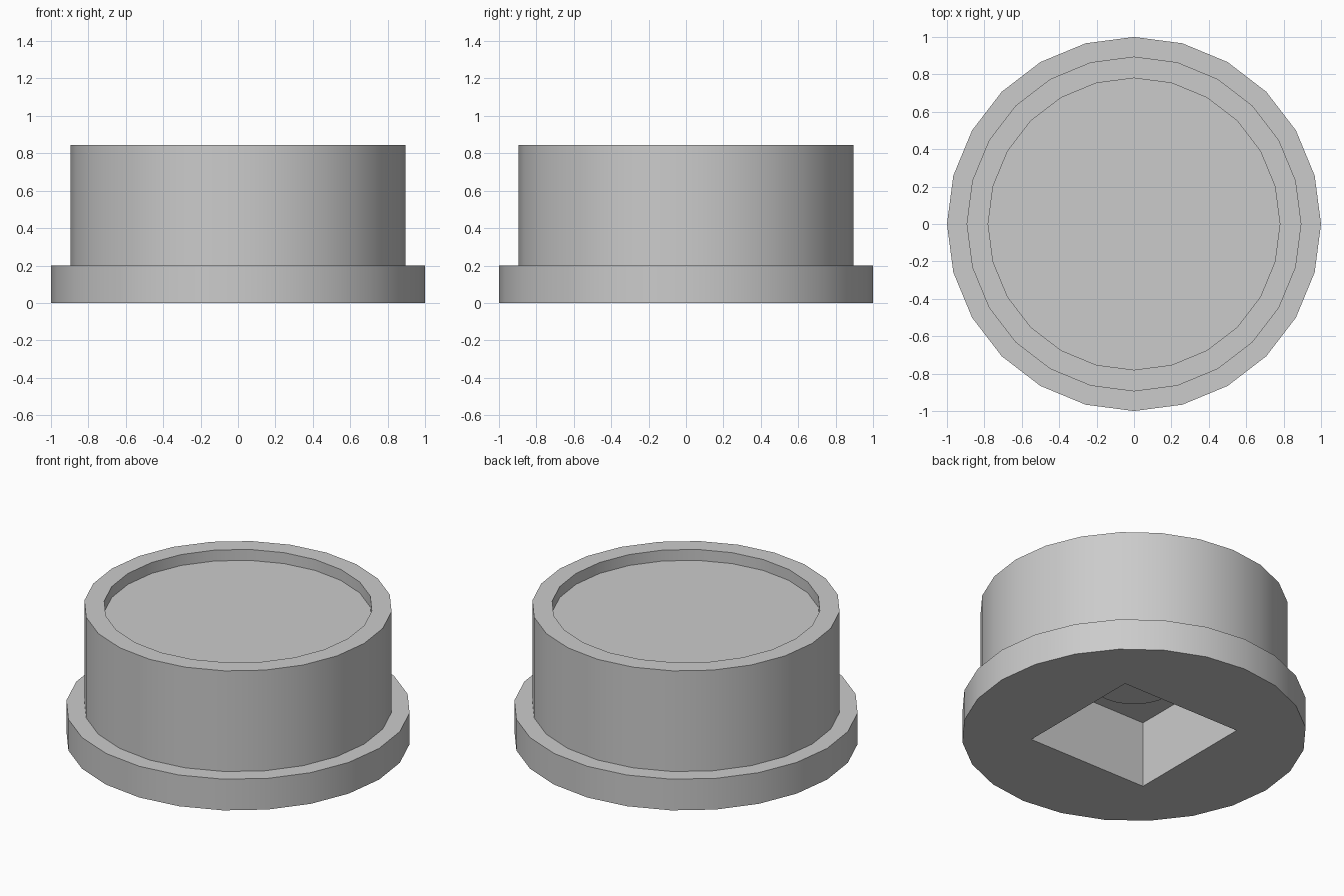
import bpy, bmesh, math

if "Cube" in bpy.data.objects:
    bpy.data.objects.remove(bpy.data.objects["Cube"])

SIDES = 24

grey = bpy.data.materials.new("mid grey")
grey.diffuse_color = (0.6, 0.6, 0.6, 1)
grey.use_nodes = True
grey.node_tree.nodes["Principled BSDF"].inputs["Base Color"].default_value = grey.diffuse_color


def lathe(name, profile):
    """Closed solid turned about z from (radius, height) points, capped at both ends."""
    bm = bmesh.new()
    rings = []
    for r, z in profile:
        rings.append([bm.verts.new((r * math.cos(2 * math.pi * i / SIDES),
                                    r * math.sin(2 * math.pi * i / SIDES), z))
                      for i in range(SIDES)])
    for low, high in zip(rings, rings[1:]):
        for i in range(SIDES):
            j = (i + 1) % SIDES
            bm.faces.new((low[i], low[j], high[j], high[i]))
    bm.faces.new(rings[0][::-1])
    bm.faces.new(rings[-1])
    bmesh.ops.recalc_face_normals(bm, faces=bm.faces)
    mesh = bpy.data.meshes.new(name)
    bm.to_mesh(mesh)
    bm.free()
    mesh.materials.append(grey)
    obj = bpy.data.objects.new(name, mesh)
    bpy.context.collection.objects.link(obj)
    return obj


def activate(obj):
    bpy.ops.object.select_all(action='DESELECT')
    obj.select_set(True)
    bpy.context.view_layer.objects.active = obj


# Body: wide flange, drum and shallow dished top
body = lathe("body", [(1, 0), (1, 0.2), (0.895, 0.2), (0.895, 0.845),
                      (0.78, 0.845), (0.78, 0.775)])

# Square socket cut up into the underside
bpy.ops.mesh.primitive_cube_add(size=1, location=(0, 0, 0.1625))
cutter = bpy.context.object
cutter.name = "socket_cutter"
cutter.scale = (0.846, 0.846, 0.525)
cutter.data.materials.append(grey)
cutter.hide_render = True
bpy.context.view_layer.update()

activate(body)
cut = body.modifiers.new("socket", 'BOOLEAN')
cut.operation = 'DIFFERENCE'
cut.solver = 'EXACT'
cut.object = cutter
bpy.ops.object.modifier_apply(modifier=cut.name)
bpy.data.objects.remove(cutter, do_unlink=True)

# Round boss on the socket ceiling
boss = lathe("socket_boss", [(0.25, 0.35), (0.25, 0.43)])

# Smooth round walls, sharp rims
for obj in (body, boss):
    activate(obj)
    bpy.ops.object.shade_smooth_by_angle(angle=math.radians(30))
